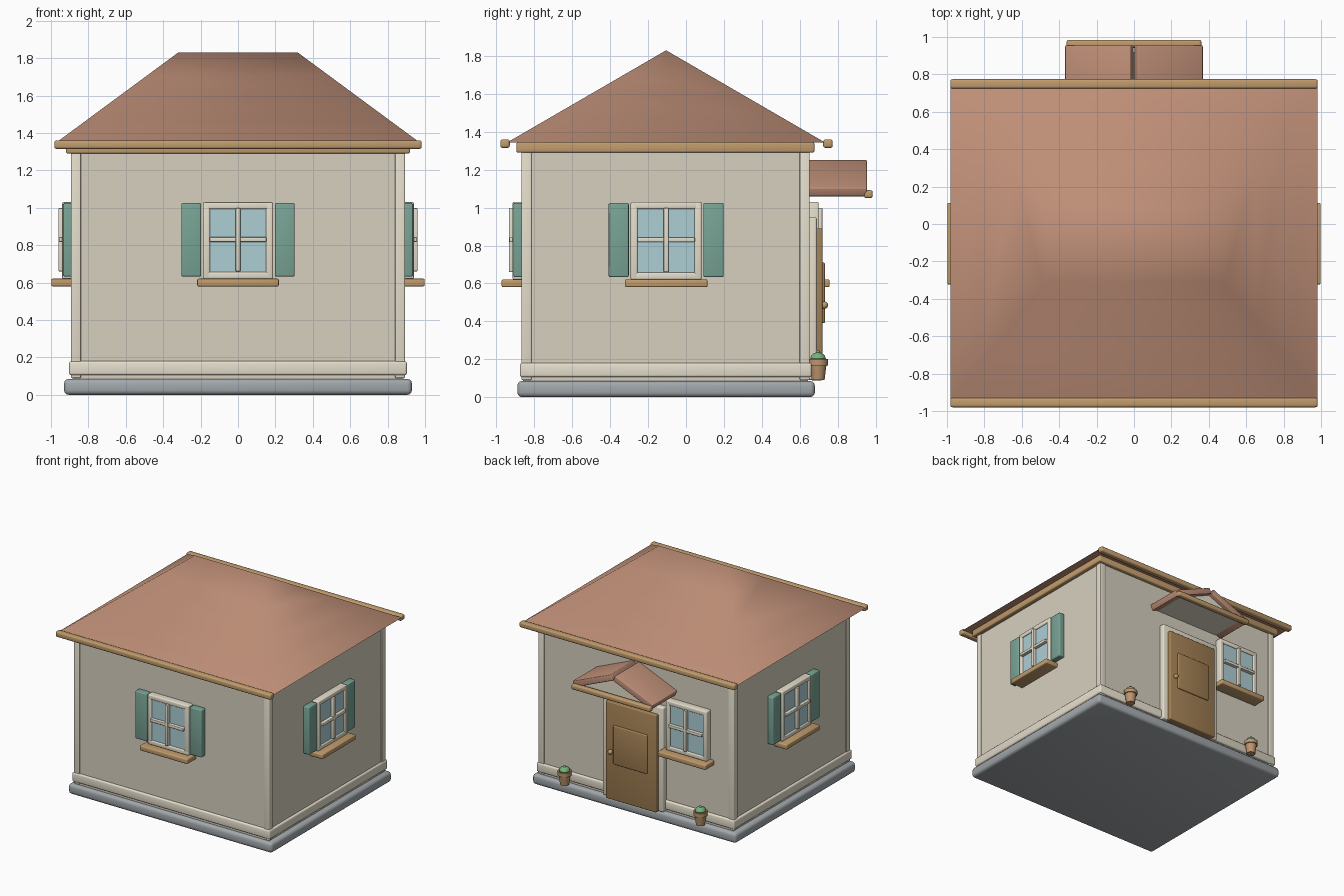
import bpy, bmesh, math
from mathutils import Matrix, Vector

if "Cube" in bpy.data.objects:
    bpy.data.objects.remove(bpy.data.objects["Cube"])

YC = -0.105          # centre of the house body in y


def mat(name, rgb):
    m = bpy.data.materials.new(name)
    m.diffuse_color = (*rgb, 1)
    m.use_nodes = True
    m.node_tree.nodes["Principled BSDF"].inputs["Base Color"].default_value = m.diffuse_color
    return m


WALL = mat("plaster", (0.68, 0.63, 0.52))
TRIM = mat("cream_trim", (0.78, 0.73, 0.60))
ROOF = mat("terracotta", (0.53, 0.28, 0.19))
WOOD = mat("wood", (0.53, 0.33, 0.15))
DOOR = mat("door_wood", (0.37, 0.22, 0.09))
TEAL = mat("teal", (0.19, 0.37, 0.30))
GLASS = mat("glass", (0.42, 0.62, 0.66))
STONE = mat("stone", (0.36, 0.39, 0.41))
LEAF = mat("leaf", (0.18, 0.45, 0.20))
POT = mat("clay", (0.50, 0.30, 0.16))


def finish(name, bm, m, smooth=math.radians(35)):
    bmesh.ops.recalc_face_normals(bm, faces=bm.faces)
    me = bpy.data.meshes.new(name)
    bm.to_mesh(me)
    bm.free()
    ob = bpy.data.objects.new(name, me)
    bpy.context.collection.objects.link(ob)
    me.materials.append(m)
    bpy.ops.object.select_all(action='DESELECT')
    ob.select_set(True)
    bpy.context.view_layer.objects.active = ob
    bpy.ops.object.shade_smooth_by_angle(angle=smooth)
    return ob


def box(name, x, y, z, m, bevel=0.008, M=Matrix()):
    """Rounded box from (min, max) ranges, placed by matrix M."""
    bm = bmesh.new()
    bmesh.ops.create_cube(bm, size=1)
    for v in bm.verts:
        v.co = Vector([(r[0] + r[1]) / 2 + c * (r[1] - r[0]) for c, r in zip(v.co, (x, y, z))])
    if bevel:
        bmesh.ops.bevel(bm, geom=bm.edges[:], offset=bevel, segments=3, profile=0.5, affect='EDGES')
    bm.transform(M)
    return finish(name, bm, m)


def lathe(name, pts, loc, m, n=24):
    bm = bmesh.new()
    vs = [bm.verts.new((r, 0, z)) for r, z in pts]
    es = [bm.edges.new(p) for p in zip(vs, vs[1:])]
    bmesh.ops.spin(bm, geom=vs + es, cent=(0, 0, 0), axis=(0, 0, 1), angle=2 * math.pi, steps=n)
    bmesh.ops.remove_doubles(bm, verts=bm.verts[:], dist=1e-4)
    bm.transform(Matrix.Translation(loc))
    return finish(name, bm, m)


def ball(name, r, loc, m):
    bm = bmesh.new()
    bmesh.ops.create_uvsphere(bm, u_segments=20, v_segments=12, radius=r)
    bm.transform(Matrix.Translation(loc))
    return finish(name, bm, m)


# House body
box("foundation", (-.93, .93), (-.89, .68), (0, .085), STONE, 0.025)
box("walls", (-.885, .885), (-.86, .645), (.07, 1.31), WALL, 0)
box("baseboard", (-.903, .903), (-.877, .663), (.105, .18), TRIM, 0.012)
for sx in (-1, 1):
    for y0 in (-.868, .6):
        x = sorted((sx * .84, sx * .893))
        box("corner_trim", x, (y0, y0 + .053), (.09, 1.3), TRIM, 0.006)
box("cornice", (-.92, .92), (-.895, .678), (1.29, 1.345), WOOD, 0.01)

# Hip roof
bm = bmesh.new()
base = [bm.verts.new(p + (1.343,)) for p in ((-.98, -.945), (.98, -.945), (.98, .735), (-.98, .735))]
l, r = bm.verts.new((-.32, YC, 1.83)), bm.verts.new((.32, YC, 1.83))
a, b, c, d = base
for f in ((a, b, r, l), (b, c, r), (c, d, l, r), (d, a, l), base):
    bm.faces.new(f)
bmesh.ops.subdivide_edges(bm, edges=[e for e in bm.edges if abs(e.verts[0].co.z - e.verts[1].co.z) > .1], cuts=3)
bmesh.ops.triangulate(bm, faces=bm.faces[:])
finish("hip_roof", bm, ROOF, math.radians(60))
for y0 in (-.98, .724):
    box("gutter_board", (-.982, .982), (y0, y0 + .05), (1.315, 1.36), WOOD, 0.012)


# Windows, modelled facing -y at the wall plane then turned into place
def window(side, loc, turn, shutters=True):
    M = Matrix.Translation(loc) @ Matrix.Rotation(math.radians(turn), 4, 'Z')

    def part(name, x, y, z, m, bevel=0.008):
        box(side + name, x, y, z, m, bevel, M)

    for s in (-1, 1):
        part("_window_stile", sorted((s * .15, s * .187)), (-.055, .01), (.62, 1.03), TRIM)
        if shutters:
            part("_shutter", sorted((s * .197, s * .303)), (-.05, .01), (.633, 1.025), TEAL)
    for z0 in (.62, .993):
        part("_window_rail", (-.187, .187), (-.055, .01), (z0, z0 + .037), TRIM)
    part("_window_glass", (-.155, .155), (-.045, .01), (.65, 1.0), GLASS, 0)
    part("_vertical_bar", (-.013, .013), (-.075, -.03), (.66, .998), TRIM, 0.005)
    part("_horizontal_bar", (-.152, .152), (-.072, -.03), (.818, .843), TRIM, 0.005)
    part("_window_sill", (-.218, .218), (-.113, .01), (.58, .621), WOOD)


window("front", (0, -.86, 0), 0)
window("right", (.885, YC, 0), 90)
window("left", (-.885, YC, 0), -90)
window("back", (-.49, .645, 0), 180, False)

# Back door
box("door_frame", (-.275, .275), (.63, .69), (.09, .95), TRIM, 0.01)
box("door", (-.23, .23), (.66, .72), (.088, .89), DOOR, 0.008)
box("door_panel", (-.155, .155), (.70, .733), (.39, .71), DOOR, 0.008)
ball("door_knob", .019, (.18, .731, .485), WOOD)

# Porch roof over the door
for s in (-1, 1):
    M = Matrix.Translation((s * .185, 0, 1.155)) @ Matrix.Rotation(s * .4, 4, 'Y')
    box("porch_roof_slab", (-.19, .19), (.635, .955), (-.025, .025), ROOF, 0.006, M)
bm = bmesh.new()
tri = [bm.verts.new((x, .64, z)) for x, z in ((-.3, 1.075), (.3, 1.075), (0, 1.205))]
f = bm.faces.new(tri)
ext = bmesh.ops.extrude_face_region(bm, geom=[f])["geom"]
bmesh.ops.translate(bm, vec=(0, .28, 0), verts=[v for v in ext if isinstance(v, bmesh.types.BMVert)])
bm.faces.new(tri) if not f.is_valid else None
finish("porch_gable", bm, TRIM)
box("porch_beam", (-.36, .36), (.94, .985), (1.05, 1.092), WOOD, 0.012)

# Flower pots beside the door
for x in (-.62, .62):
    lathe("flower_pot", [(0, .09), (.034, .09), (.044, .168), (.053, .168), (.053, .2), (.043, .2), (.04, .188), (0, .188)],
          (x, .697, 0), POT)
    lathe("pot_plant", [(0, .185), (.036, .19), (.041, .205), (.034, .222), (.018, .233), (0, .237)],
          (x, .697, 0), LEAF)
    ball("pot_bud", .012, (x, .697, .234), LEAF)
